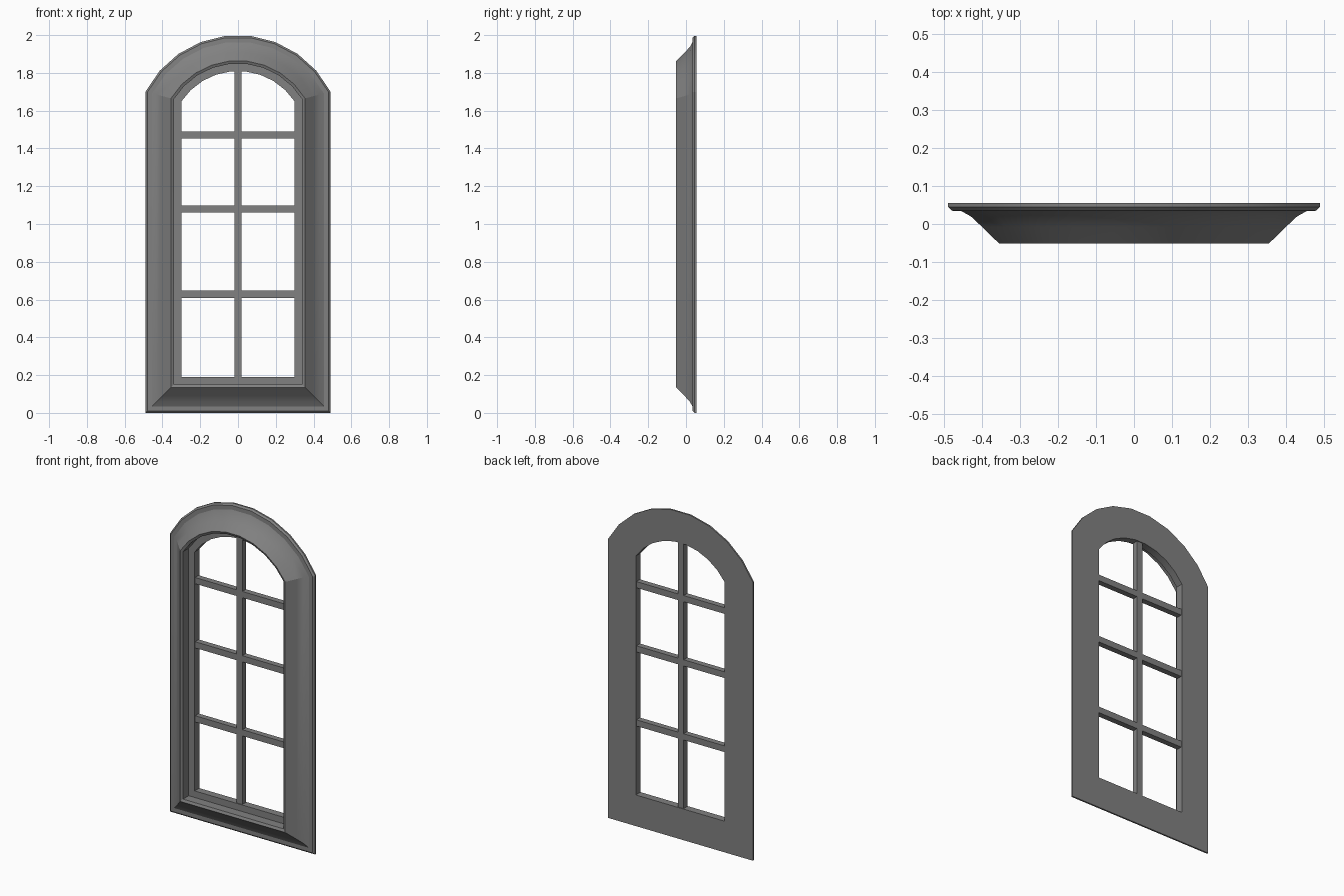
import bpy, bmesh, math

if "Cube" in bpy.data.objects:
    bpy.data.objects.remove(bpy.data.objects["Cube"])

HALF_W, RADIUS, CENTRE_Z, SEGMENTS = 0.49, 0.55, 1.45, 9

paint = bpy.data.materials.new("grey paint")
grey = (0.22, 0.22, 0.22, 1)
paint.use_nodes = True
paint.diffuse_color = grey
paint.node_tree.nodes["Principled BSDF"].inputs["Base Color"].default_value = grey


def outline(d):
    """Arched outline inset by d, as (x, z) points."""
    w, r = HALF_W - d, RADIUS - d
    spread = math.asin(w / r)
    pts = [(-w, d)]
    for i in range(SEGMENTS + 1):
        a = spread * (2 * i / SEGMENTS - 1)
        pts.append((r * math.sin(a), CENTRE_Z + r * math.cos(a)))
    return pts + [(w, d)]


def finish(name, bm):
    bmesh.ops.recalc_face_normals(bm, faces=bm.faces)
    mesh = bpy.data.meshes.new(name)
    bm.to_mesh(mesh)
    bm.free()
    mesh.materials.append(paint)
    obj = bpy.data.objects.new(name, mesh)
    bpy.context.collection.objects.link(obj)
    return obj


def arched_frame(name, profile):
    """Sweep a closed (inset, y) profile around the arched outline."""
    bm = bmesh.new()
    rings = [[bm.verts.new((x, y, z)) for x, z in outline(d)] for d, y in profile]
    for i, ring in enumerate(rings):
        nxt = rings[(i + 1) % len(rings)]
        for j in range(len(ring)):
            k = (j + 1) % len(ring)
            bm.faces.new((ring[j], ring[k], nxt[k], nxt[j]))
    obj = finish(name, bm)
    bpy.ops.object.select_all(action="DESELECT")
    obj.select_set(True)
    bpy.context.view_layer.objects.active = obj
    bpy.ops.object.shade_smooth_by_angle(angle=math.radians(20))


def bar(name, x, z, y=(0.015, 0.05)):
    bm = bmesh.new()
    bmesh.ops.create_cube(bm, size=1)
    for v in bm.verts:
        v.co = [lim[1] if c > 0 else lim[0] for c, lim in zip(v.co, (x, y, z))]
    finish(name, bm)


# Moulded outer casing with its deep reveal
arched_frame("casing", [(0, 0.055), (0, 0.045), (0.01, 0.035), (0.035, 0.034),
                        (0.06, 0.02), (0.09, -0.008), (0.135, -0.052),
                        (0.15, -0.045), (0.15, 0.055)])

# Sash set back inside the casing
arched_frame("sash", [(0.15, 0.055), (0.15, 0.01), (0.19, 0.01), (0.19, 0.055)])

# Glazing bars
bar("vertical_glazing_bar", (-0.019, 0.019), (0.19, 1.82))
for i, z in enumerate((0.628, 1.08, 1.472)):
    bar(f"horizontal_glazing_bar_{i + 1}", (-0.305, 0.305), (z - 0.019, z + 0.019))
